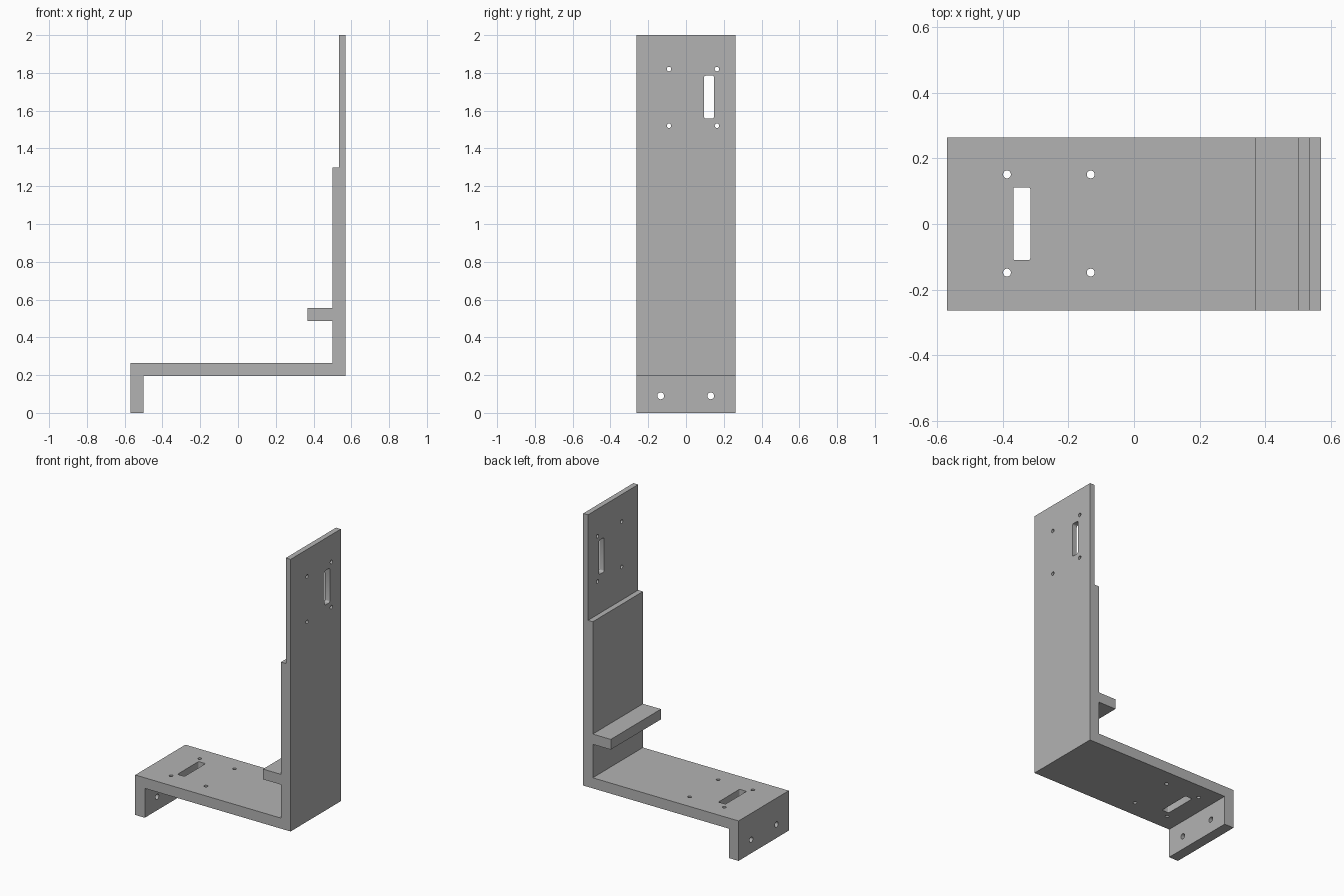
import bpy, bmesh, math
from mathutils import Vector

old = bpy.data.objects.get("Cube")
if old:
    bpy.data.objects.remove(old, do_unlink=True)

grey = bpy.data.materials.new("plain grey")
grey.use_nodes = True
colour = (0.45, 0.45, 0.45, 1)
grey.diffuse_color = colour
grey.node_tree.nodes["Principled BSDF"].inputs["Base Color"].default_value = colour

HALF_WIDTH = 0.263


def add_prism(bm, points, depth):
    """Extrude a flat outline along the depth vector."""
    face = bm.faces.new([bm.verts.new(p) for p in points])
    moved = bmesh.ops.extrude_face_region(bm, geom=[face])["geom"]
    verts = [v for v in moved if isinstance(v, bmesh.types.BMVert)]
    bmesh.ops.translate(bm, verts=verts, vec=depth)


def make_object(name, bm):
    bmesh.ops.recalc_face_normals(bm, faces=bm.faces[:])
    mesh = bpy.data.meshes.new(name)
    bm.to_mesh(mesh)
    bm.free()
    mesh.materials.append(grey)
    obj = bpy.data.objects.new(name, mesh)
    bpy.context.collection.objects.link(obj)
    return obj


def rounded_outline(cx, cy, half_w, half_h, radius, steps=6):
    """Rectangle with round corners; a circle when the radius fills it."""
    points = []
    for i, (sx, sy) in enumerate([(1, 1), (-1, 1), (-1, -1), (1, -1)]):
        for s in range(steps):
            a = (i + (s + 0.5) / steps) * math.pi / 2
            points.append((cx + sx * (half_w - radius) + radius * math.cos(a),
                           cy + sy * (half_h - radius) + radius * math.sin(a)))
    return points


# Bracket body: foot, base, shelf and stepped upright in one profile
profile = [(-0.57, 0), (-0.5, 0), (-0.5, 0.195), (0.57, 0.195), (0.57, 2),
           (0.535, 2), (0.535, 1.3), (0.5, 1.3), (0.5, 0.555), (0.368, 0.555),
           (0.368, 0.487), (0.5, 0.487), (0.5, 0.265), (-0.57, 0.265)]
body = bmesh.new()
add_prism(body, [(x, -HALF_WIDTH, z) for x, z in profile],
          Vector((0, 2 * HALF_WIDTH, 0)))
bracket = make_object("bracket", body)

cuts = bmesh.new()


def cut_along_x(x, y, z, half_w, half_h, radius):
    outline = rounded_outline(y, z, half_w, half_h, radius)
    add_prism(cuts, [(x, p, q) for p, q in outline], Vector((0.2, 0, 0)))


def cut_along_z(x, y, half_w, half_h, radius):
    outline = rounded_outline(x, y, half_w, half_h, radius)
    add_prism(cuts, [(p, q, 0.13) for p, q in outline], Vector((0, 0, 0.2)))


# Upright: slot and four screw holes
cut_along_x(0.45, 0.122, 1.672, 0.027, 0.114, 0.012)
for y in (-0.09, 0.164):
    for z in (1.52, 1.82):
        cut_along_x(0.45, y, z, 0.012, 0.012, 0.012)

# Base: slot and four screw holes
cut_along_z(-0.342, 0.001, 0.026, 0.111, 0.006)
for x in (-0.387, -0.132):
    for y in (-0.148, 0.151):
        cut_along_z(x, y, 0.012, 0.012, 0.012)

# Foot: two mounting holes
for y in (-0.134, 0.131):
    cut_along_x(-0.63, y, 0.09, 0.018, 0.018, 0.018)

cutter = make_object("hole_cutter", cuts)
cutter.hide_render = True

# Cut the holes, then drop the cutter
mod = bracket.modifiers.new("holes", "BOOLEAN")
mod.operation = "DIFFERENCE"
mod.solver = "EXACT"
mod.object = cutter
bpy.context.view_layer.objects.active = bracket
bracket.select_set(True)
bpy.ops.object.modifier_apply(modifier=mod.name)
bpy.data.objects.remove(cutter, do_unlink=True)
bpy.ops.object.shade_smooth_by_angle(angle=math.radians(30))
